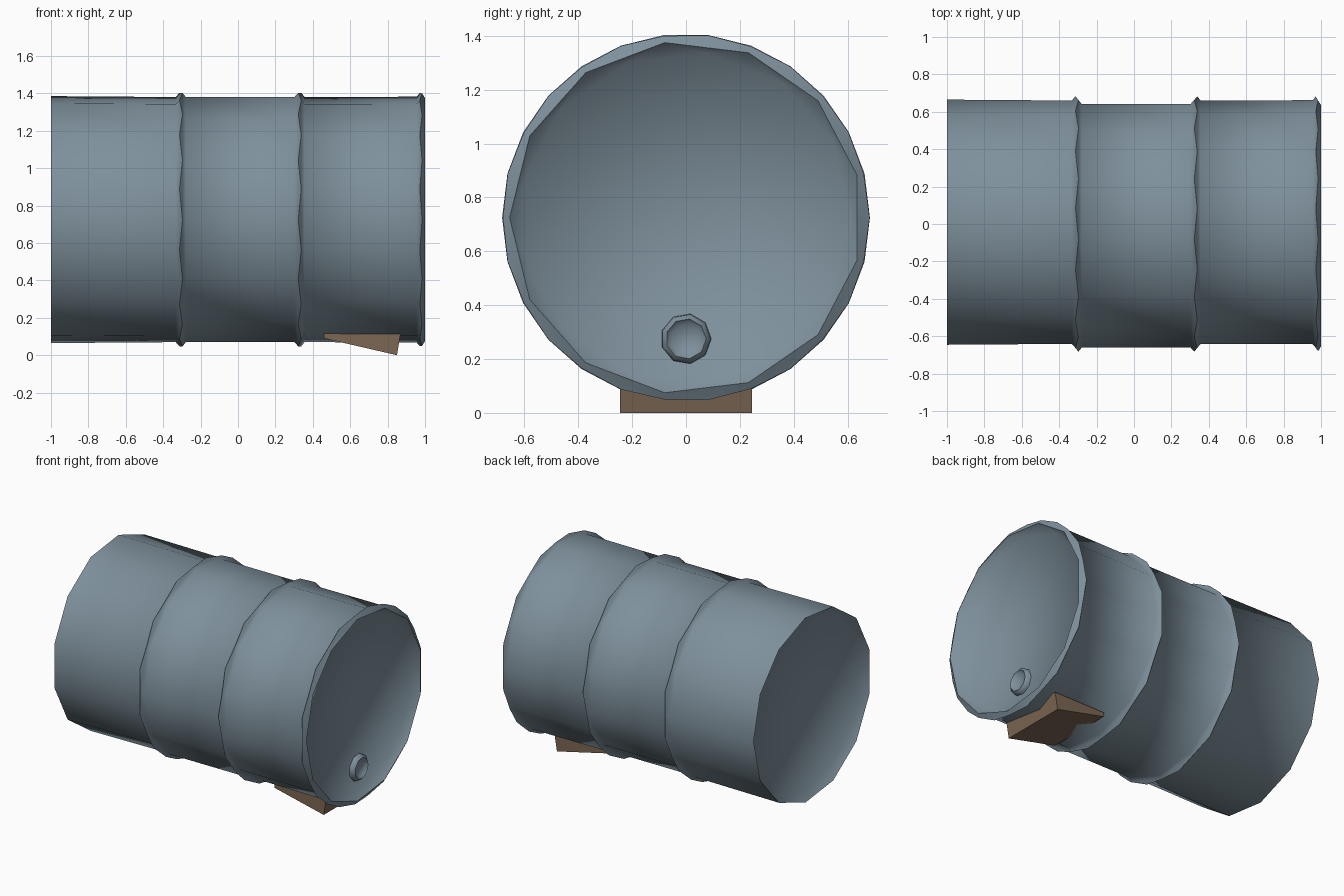
import bpy, bmesh, math

cube = bpy.data.objects.get("Cube")
if cube:
    bpy.data.objects.remove(cube, do_unlink=True)


def material(name, rgb):
    m = bpy.data.materials.new(name)
    m.use_nodes = True
    m.diffuse_color = (*rgb, 1)
    m.node_tree.nodes["Principled BSDF"].inputs["Base Color"].default_value = (*rgb, 1)
    return m


steel = material("blue grey steel", (0.21, 0.28, 0.33))
wood = material("brown wood", (0.20, 0.135, 0.085))


def finish(name, bm, mat, smooth_angle=None):
    bmesh.ops.recalc_face_normals(bm, faces=bm.faces)
    mesh = bpy.data.meshes.new(name)
    bm.to_mesh(mesh)
    bm.free()
    mesh.materials.append(mat)
    ob = bpy.data.objects.new(name, mesh)
    bpy.context.collection.objects.link(ob)
    if smooth_angle:
        bpy.ops.object.select_all(action='DESELECT')
        ob.select_set(True)
        bpy.context.view_layer.objects.active = ob
        bpy.ops.object.shade_smooth_by_angle(angle=math.radians(smooth_angle))
    return ob


def lathe(name, rings, sides, centre_z, mat, smooth_angle):
    """Turn (x, radius, twist) rings about x; a half-step twist gives a triangle band."""
    bm = bmesh.new()
    loops = []
    for x, r, twist in rings:
        loop = []
        for i in range(sides):
            a = math.tau * (i + twist) / sides
            loop.append(bm.verts.new((x, r * math.cos(a), centre_z + r * math.sin(a))))
        loops.append(loop)
    for k in range(len(rings) - 1):
        a, b = loops[k], loops[k + 1]
        step = rings[k + 1][2] - rings[k][2]
        if step < 0:
            a, b = b, a
        for i in range(sides):
            j = (i + 1) % sides
            if step == 0:
                bm.faces.new((a[i], a[j], b[j], b[i]))
            else:
                bm.faces.new((a[i], a[j], b[i]))
                bm.faces.new((b[i], a[j], b[j]))
    # Close both ends with fans
    for k in (0, -1):
        tip = bm.verts.new((rings[k][0], 0, centre_z))
        for i in range(sides):
            bm.faces.new((tip, loops[k][i], loops[k][(i + 1) % sides]))
    return finish(name, bm, mat, smooth_angle)


def bead(x, start, end):
    return [(x - 0.028, 0.66, start), (x - 0.008, 0.683, start),
            (x + 0.008, 0.683, end), (x + 0.026, 0.66, end)]


# Barrel shell: recessed end, two rolled beads, flared rim and recessed lid
shell = [(-0.945, 0.615, 0.5), (-1.0, 0.665, 0)]
shell += bead(-0.305, 0, 0.5)
shell += bead(0.33, 0.5, 0)
shell += [(0.955, 0.662, 0), (0.972, 0.682, 0), (0.984, 0.68, 0.5),
          (1.0, 0.655, 0.5), (0.945, 0.615, 0)]
lathe("barrel", shell, 13, 0.725, steel, 80)

# Bung: raised collar with a sunken plug
lathe("bung", [(0.935, 0.095, 0), (0.965, 0.092, 0), (0.98, 0.075, 0),
               (0.96, 0.058, 0)], 9, 0.275, steel, 80)

# Wooden wedge under the barrel
bm = bmesh.new()
profile = [(0.46, 0.12), (0.46, 0.09), (0.85, 0.0), (0.87, 0.12)]
sides = [[bm.verts.new((x, y, z)) for x, z in profile] for y in (-0.245, 0.245)]
for side in sides:
    bm.faces.new(side)
for i in range(4):
    j = (i + 1) % 4
    bm.faces.new((sides[0][i], sides[0][j], sides[1][j], sides[1][i]))
finish("wedge", bm, wood)
